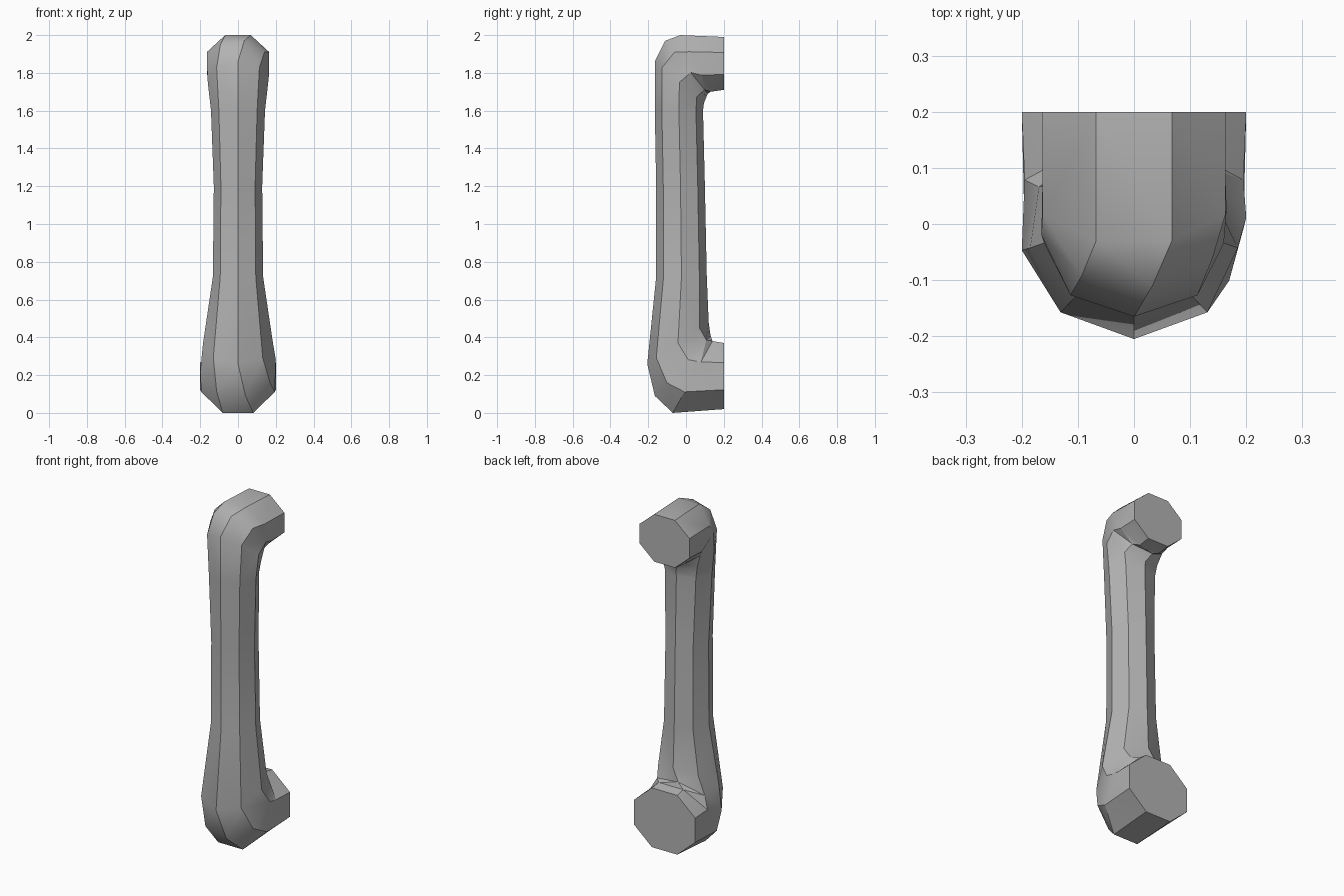
import bpy, bmesh, math

cube = bpy.data.objects.get("Cube")
if cube:
    bpy.data.objects.remove(cube, do_unlink=True)

# One plain grey for the whole part
grey = bpy.data.materials.new("plain grey")
grey.use_nodes = True
colour = (0.45, 0.45, 0.45, 1)
grey.diffuse_color = colour
grey.node_tree.nodes["Principled BSDF"].inputs["Base Color"].default_value = colour

SIDES = 8
# Rings along the handle: inner y, z, outer y, z, half width, twist in half steps
RINGS = [
    (0.20, 0.37, 0.20, 0.02, 0.20, 1.0),    # lower mounting face
    (0.14, 0.38, -0.07, 0.00, 0.195, 1.0),  # lower elbow
    (0.13, 0.41, -0.165, 0.09, 0.20, 0.5),
    (0.12, 0.48, -0.205, 0.26, 0.185, 0.0),
    (0.11, 0.72, -0.158, 0.72, 0.133, 0.0),  # grip
    (0.10, 1.20, -0.158, 1.20, 0.128, 0.0),
    (0.09, 1.60, -0.165, 1.60, 0.143, 0.0),
    (0.095, 1.64, -0.165, 1.86, 0.16, 0.0),  # upper elbow
    (0.115, 1.69, -0.11, 1.97, 0.165, 0.5),
    (0.13, 1.70, -0.03, 2.00, 0.163, 1.0),
    (0.20, 1.71, 0.20, 1.99, 0.163, 1.0),   # upper mounting face
]


def add_ring(bm, iy, iz, oy, oz, width, twist):
    """Polygon whose extent runs from the inner to the outer profile point."""
    phase = twist * math.pi / SIDES
    grow = 1 / math.cos(phase)
    verts = []
    for i in range(SIDES):
        a = 2 * math.pi * i / SIDES + phase
        t = math.cos(a) * grow / 2
        x = width * grow * math.sin(a)
        verts.append(bm.verts.new((x, (iy + oy) / 2 + (oy - iy) * t,
                                   (iz + oz) / 2 + (oz - iz) * t)))
    return verts


# Handle: sweep the rings, then close both flat mounting faces
bm = bmesh.new()
rings = [add_ring(bm, *r) for r in RINGS]
for low, high in zip(rings, rings[1:]):
    for i in range(SIDES):
        j = (i + 1) % SIDES
        bm.faces.new((low[i], low[j], high[j], high[i]))
bmesh.ops.triangulate(bm, faces=bm.faces[:], quad_method='SHORT_EDGE')
bm.faces.new(rings[0])
bm.faces.new(rings[-1])
bmesh.ops.recalc_face_normals(bm, faces=bm.faces[:])

mesh = bpy.data.meshes.new("handle")
bm.to_mesh(mesh)
bm.free()
mesh.materials.append(grey)
handle = bpy.data.objects.new("handle", mesh)
bpy.context.collection.objects.link(handle)

bpy.ops.object.select_all(action='DESELECT')
handle.select_set(True)
bpy.context.view_layer.objects.active = handle
bpy.ops.object.shade_smooth_by_angle(angle=math.radians(30))
